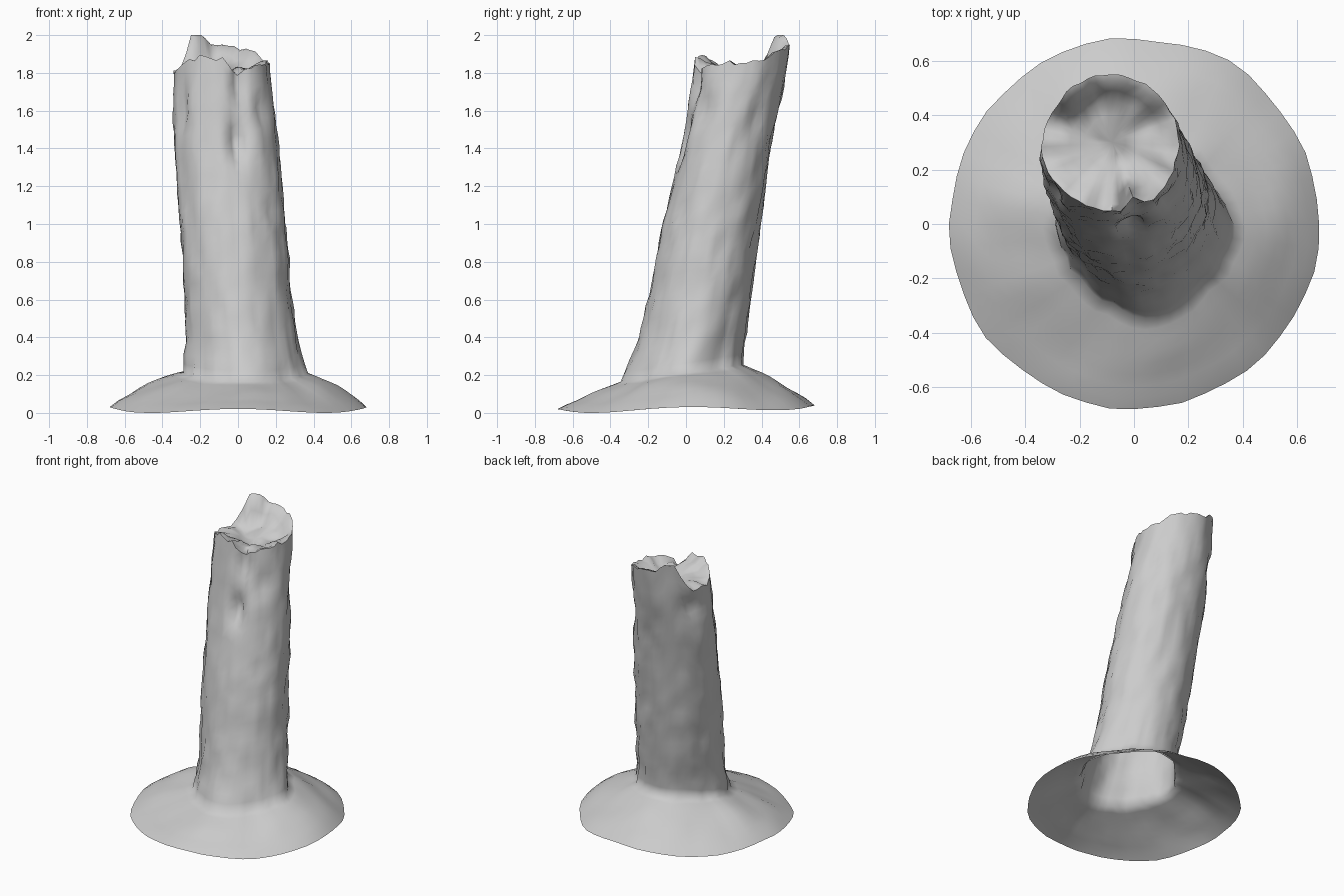
import bpy, bmesh, math, random
from mathutils import Vector, noise

if "Cube" in bpy.data.objects:
    bpy.data.objects.remove(bpy.data.objects["Cube"])

random.seed(4)
N = 48
STEPS = 30

# Trunk extents by height: z, x left, x right, y front, y back
SECTIONS = [(0.15, -.30, .39, -.35, .31), (0.22, -.29, .365, -.325, .305),
            (0.35, -.275, .325, -.265, .31), (0.6, -.285, .28, -.2, .345),
            (1.0, -.31, .25, -.125, .395), (1.4, -.337, .215, -.03, .45),
            (1.6, -.345, .195, .005, .487), (1.8, -.338, .172, .035, .528),
            (2.0, -.315, .155, .065, .555)]
# Broken rim: angle in degrees, height
RIM = [(0, 1.86), (30, 1.88), (60, 1.92), (90, 1.96), (110, 1.96), (120, 1.99),
       (136, 2.0), (146, 1.87), (158, 1.79), (180, 1.80), (205, 1.82),
       (217, 1.87), (240, 1.88), (272, 1.87), (281, 1.82), (290, 1.76),
       (300, 1.82), (325, 1.85), (360, 1.86)]
# Dents: angle, height, angular width, half height, depth
DENTS = [(283, 1.43, 8, .10, .09), (291, 1.74, 10, .12, .06), (212, 1.62, 8, .15, .03),
         (318, 1.62, 12, .09, .03), (150, 1.68, 20, .07, .04),
         (35, 1.55, 12, .10, .025), (320, 1.08, 7, .06, .02), (170, 1.25, 9, .08, .015),
         (65, 0.9, 9, .07, .015)]


def interp(table, k):
    for a, b in zip(table, table[1:]):
        if k <= b[0]:
            t = max(0, (k - a[0]) / (b[0] - a[0]))
            return [p + (q - p) * t for p, q in zip(a, b)][1:]
    return list(table[-1][1:])


def trunk_point(deg, z):
    a = math.radians(deg)
    c, s = math.cos(a), math.sin(a)
    xl, xr, yf, yb = interp(SECTIONS, z)
    cx, cy = (xl + xr) / 2, (yf + yb) / 2
    # bark unevenness, and a four-ridged root section near the ground
    k = 1 + .03 * noise.noise(Vector((c * 3.5, s * 3.5, z * 2.2)))
    k += .05 * noise.noise(Vector((c * 6 + 5, s * 6, z * 8)))
    k += .07 * max(0, 1 - z / .7) * (math.cos(4 * a) - 1)
    d = 0
    for da, dz, w, h, depth in DENTS:
        u = ((deg - da + 180) % 360 - 180) / w
        d += depth * math.exp(-u * u - ((z - dz) / h) ** 2)
    return Vector((cx + ((xr - xl) / 2 * k - d) * c, cy + ((yb - yf) / 2 * k - d) * s, z))


def loft(name, rings, tip=None):
    bm = bmesh.new()
    rows = [[bm.verts.new(p) for p in r] for r in rings]
    for lo, hi in zip(rows, rows[1:]):
        for i in range(N):
            j = (i + 1) % N
            bm.faces.new((lo[i], lo[j], hi[j], hi[i]))
    if tip is not None:
        v = bm.verts.new(tip)
        for i in range(N):
            bm.faces.new((rows[-1][i], rows[-1][(i + 1) % N], v))
    me = bpy.data.meshes.new(name)
    bm.to_mesh(me)
    bm.free()
    ob = bpy.data.objects.new(name, me)
    bpy.context.collection.objects.link(ob)
    bpy.ops.object.select_all(action='DESELECT')
    ob.select_set(True)
    bpy.context.view_layer.objects.active = ob
    bpy.ops.object.shade_smooth_by_angle(angle=math.radians(80))


degs = [i * 360 / N for i in range(N)]
base_z = [.21 + .045 * math.sin(math.radians(d)) for d in degs]
rim_z = [min(2.0, interp(RIM, d)[0] + random.uniform(-.016, .016)) for d in degs]
rim_z[17] = 2.0

# Trunk wall, rising from the mound to the jagged rim
wall = [[trunk_point(d, b + (r - b) * k / STEPS) for d, b, r in zip(degs, base_z, rim_z)]
        for k in range(STEPS + 1)]

# Ground mound, an open skirt flowing into the trunk
mound = []
for k in range(9):
    f = k / 8
    ring = []
    for d, b in zip(degs, wall[0]):
        a = math.radians(d)
        c, s = math.cos(a), math.sin(a)
        r = .68 + .02 * noise.noise(Vector((c * 3, s * 3, 7)))
        z = .024 + .012 * math.cos(4 * a) + .01 * s
        p = Vector((r * c, r * s, z)).lerp(b, f)
        bulge = .22 + .2 * math.cos(2 * a) + .1 * s + .1 * math.cos(4 * a)
        p.z += f * (1 - f) * (bulge * (b.z - z)
                              + .07 * noise.noise(Vector((p.x * 6, p.y * 6, 1))))
        ring.append(p)
    mound.append(ring)
low = min(p.z for p in mound[0])
for p in mound[0]:
    p.z -= low
loft("trunk_and_mound", mound[:-1] + wall)

# Splintered top surface, lumpy and sinking a little inside the rim
tip = Vector((-.08, .30, 1.80))
top = [wall[-1]]
for f, drop in ((.9, .05), (.76, .4), (.6, .8), (.4, 1), (.2, 1)):
    ring = []
    for p in wall[-1]:
        q = tip.lerp(p, f)
        q.z = p.z + (tip.z - p.z) * drop
        q.z += .06 * noise.noise(Vector((q.x * 9, q.y * 9, 2))) * min(1, drop * 2)
        q.z = min(q.z, 1.99)
        ring.append(q)
    top.append(ring)
loft("broken_top", top, tip)
